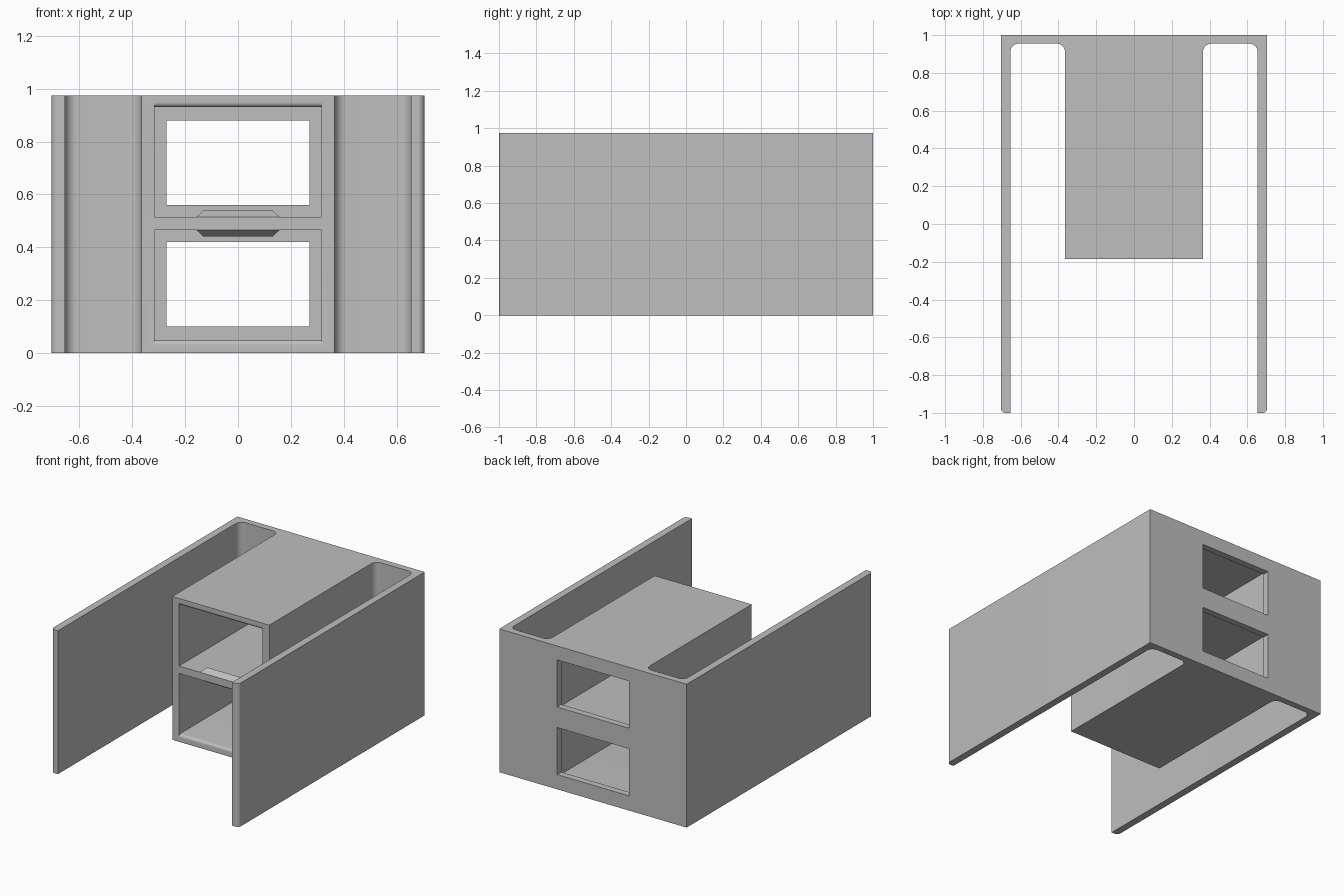
import bpy, bmesh, math
from mathutils import Vector

if "Cube" in bpy.data.objects:
    bpy.data.objects.remove(bpy.data.objects["Cube"], do_unlink=True)

W, H, WALL = 0.705, 0.975, 0.05      # half width, height, wall thickness
CORE, FRONT = 0.365, -0.185          # half width and front of the centre block
BACK = 0.955                         # inner face of the back panel

grey = bpy.data.materials.new("plain grey")
grey.use_nodes = True
grey.diffuse_color = (0.52, 0.52, 0.52, 1)
grey.node_tree.nodes["Principled BSDF"].inputs["Base Color"].default_value = (0.52, 0.52, 0.52, 1)


def finish(name, bm):
    bmesh.ops.recalc_face_normals(bm, faces=bm.faces[:])
    mesh = bpy.data.meshes.new(name)
    bm.to_mesh(mesh)
    bm.free()
    mesh.materials.append(grey)
    obj = bpy.data.objects.new(name, mesh)
    bpy.context.collection.objects.link(obj)
    return obj


def prism(name, points, offset):
    """Extrude a closed outline of 3D points along an offset."""
    bm = bmesh.new()
    face = bm.faces.new([bm.verts.new(p) for p in points])
    ext = bmesh.ops.extrude_face_region(bm, geom=[face])
    bmesh.ops.translate(bm, vec=offset, verts=[v for v in ext["geom"] if isinstance(v, bmesh.types.BMVert)])
    return finish(name, bm)


def arc(cx, cy, r, start, end, steps=8):
    return [(cx + r * math.cos(math.radians(start + (end - start) * i / steps)),
             cy + r * math.sin(math.radians(start + (end - start) * i / steps)))
            for i in range(steps + 1)]


def cut(obj, cutter):
    mod = obj.modifiers.new(cutter.name, "BOOLEAN")
    mod.operation, mod.solver, mod.object = "DIFFERENCE", "EXACT", cutter
    bpy.context.view_layer.objects.active = obj
    bpy.ops.object.modifier_apply(modifier=mod.name)
    bpy.data.objects.remove(cutter, do_unlink=True)


# Plan outline of the shell: side wall, rounded bay and centre block, mirrored
r, tip, inner = 0.045, 0.025, W - WALL
half = [(W, 1)] + arc(W - tip, -1 + tip, tip, 0, -90) + [(inner, -1)]
half += arc(inner - r, BACK - r, r, 0, 90) + arc(CORE + r, BACK - r, r, 90, 180)
half += [(CORE, FRONT)]
plan = half + [(-x, y) for x, y in reversed(half)]
body = prism("holder_body", [(x, y, 0) for x, y in plan], Vector((0, 0, H)))

# Two compartments with a rounded outer lip, each with a window through the back
LIP, HALF_X, WIN_X = 0.018, 0.315, 0.27
for side, shelf, outer in ((1, 0.515, 0.93), (-1, 0.465, 0.05)):
    lip = [(y, outer + side * z) for y, z in arc(FRONT + LIP, LIP, LIP, 270, 180, 6)]
    profile = [(BACK, shelf), (BACK, outer)] + lip
    profile += [(FRONT - 0.1, outer + side * LIP), (FRONT - 0.1, shelf)]
    cut(body, prism("compartment_cutter", [(-HALF_X, y, z) for y, z in profile], Vector((2 * HALF_X, 0, 0))))
    z0, z1 = shelf + side * 0.045, outer - side * 0.05
    window = [(-WIN_X, 0.8, z0), (WIN_X, 0.8, z0), (WIN_X, 0.8, z1), (-WIN_X, 0.8, z1)]
    cut(body, prism("window_cutter", window, Vector((0, 0.4, 0))))

    # Tapered retaining catch on the shelf
    bm = bmesh.new()
    for x in (-1, 1):
        for px, y, z in ((0.157, FRONT, 0), (0.157, FRONT + 0.08, 0), (0.13, FRONT + 0.04, 0.025)):
            bm.verts.new((x * px, y, shelf + side * z))
    bmesh.ops.convex_hull(bm, input=bm.verts[:])
    bmesh.ops.dissolve_limit(bm, angle_limit=0.01, verts=bm.verts[:], edges=bm.edges[:])
    finish("upper_catch" if side > 0 else "lower_catch", bm)

# Smooth the rounded corners and keep the hard edges
bpy.ops.object.select_all(action="DESELECT")
body.select_set(True)
bpy.context.view_layer.objects.active = body
bpy.ops.object.shade_smooth_by_angle(angle=math.radians(30))
